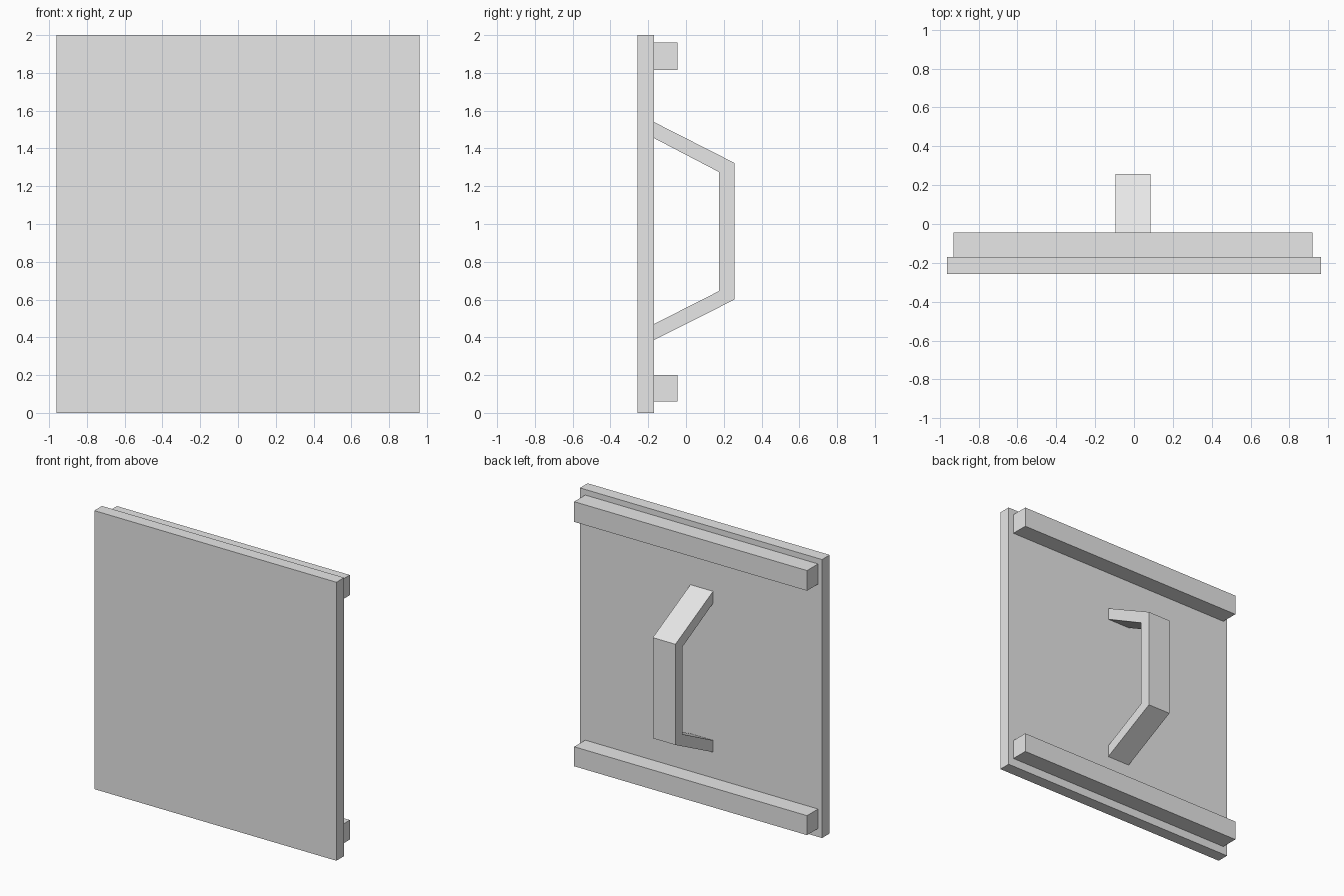
import bpy
import bmesh

cube = bpy.data.objects.get("Cube")
if cube:
    bpy.data.objects.remove(cube, do_unlink=True)

grey = bpy.data.materials.new("light_grey")
grey.use_nodes = True
grey.diffuse_color = (0.8, 0.8, 0.8, 1)
grey.node_tree.nodes["Principled BSDF"].inputs["Base Color"].default_value = (0.8, 0.8, 0.8, 1)


def finish(name, bm):
    bmesh.ops.recalc_face_normals(bm, faces=bm.faces[:])
    mesh = bpy.data.meshes.new(name)
    bm.to_mesh(mesh)
    bm.free()
    mesh.materials.append(grey)
    obj = bpy.data.objects.new(name, mesh)
    bpy.context.collection.objects.link(obj)
    return obj


def box(name, low, high, inset_x=0, inset_z=0, depth=0):
    """Box with an optional chamfer around its front face."""
    bm = bmesh.new()
    bmesh.ops.create_cube(bm, size=1)
    for v in bm.verts:
        v.co = [low[i] if v.co[i] < 0 else high[i] for i in range(3)]
    if depth:
        front = min(bm.faces, key=lambda f: f.calc_center_median().y)
        # Keep the outer rim set back, and pull the inset face forward
        rim = front.verts[:]
        bmesh.ops.inset_region(bm, faces=[front], thickness=inset_x)
        for v in rim:
            v.co.y += depth
        for v in front.verts:
            v.co.y = low[1]
            v.co.z = low[2] + inset_z if v.co.z < 1 else high[2] - inset_z
    return finish(name, bm)


def extrude_profile(name, points, x0, x1):
    """Extrude a (y, z) outline along x."""
    bm = bmesh.new()
    face = bm.faces.new([bm.verts.new((x0, y, z)) for y, z in points])
    result = bmesh.ops.extrude_face_region(bm, geom=[face])
    for v in result["geom"]:
        if isinstance(v, bmesh.types.BMVert):
            v.co.x = x1
    return finish(name, bm)


# Four chamfered planks side by side
BACK = -0.17
FRONT = -0.257
WIDTH = 0.481
for i in range(4):
    x = (i - 2) * WIDTH
    box(f"plank_{i + 1}", (x, FRONT, 0), (x + WIDTH, BACK, 2), 0.022, 0.015, 0.033)

# Cross battens on the back
for name, bottom, top in (("lower_batten", 0.06, 0.20), ("upper_batten", 1.815, 1.96)):
    box(name, (-0.93, BACK, bottom), (0.92, -0.045, top))

# Bent bar handle: outer edge, then inner edge
outline = [(BACK, 1.54), (0.257, 1.323), (0.257, 0.6), (BACK, 0.385),
           (BACK, 0.47), (0.175, 0.645), (0.175, 1.275), (BACK, 1.455)]
extrude_profile("handle", outline, -0.096, 0.084)
